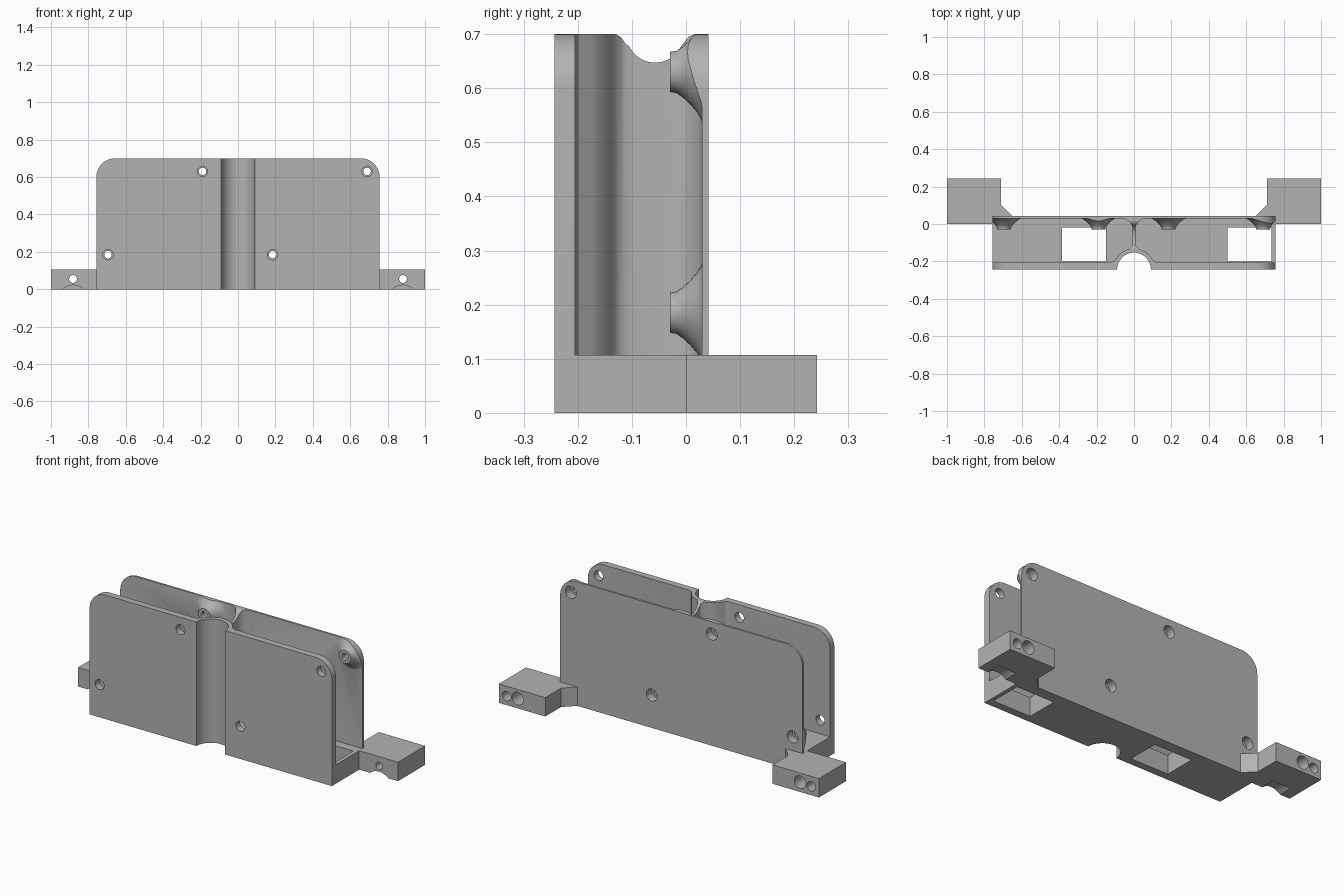
import bpy, bmesh, math
from mathutils import Vector

default = bpy.data.objects.get("Cube")
if default:
    bpy.data.objects.remove(default, do_unlink=True)

grey = bpy.data.materials.new("plain grey")
grey.use_nodes = True
COLOUR = (0.45, 0.45, 0.45, 1)
grey.diffuse_color = COLOUR
grey.node_tree.nodes["Principled BSDF"].inputs["Base Color"].default_value = COLOUR

W, H = 0.757, 0.7              # half width and height of the case
FRONT, BACK = -0.243, 0.042    # outer faces of the two walls
FLOOR = 0.107


def make(name, bm):
    bmesh.ops.recalc_face_normals(bm, faces=bm.faces)
    mesh = bpy.data.meshes.new(name)
    bm.to_mesh(mesh)
    bm.free()
    ob = bpy.data.objects.new(name, mesh)
    bpy.context.collection.objects.link(ob)
    mesh.materials.append(grey)
    return ob


def prism(name, pts, axis, a, b):
    """Extrude a 2D outline along an axis from a to b."""
    place = {"x": lambda p: (a, p[0], p[1]),
             "y": lambda p: (p[0], a, p[1]),
             "z": lambda p: (p[0], p[1], a)}[axis]
    bm = bmesh.new()
    face = bm.faces.new([bm.verts.new(place(p)) for p in pts])
    ext = bmesh.ops.extrude_face_region(bm, geom=[face])
    step = Vector([(b - a) * (axis == k) for k in "xyz"])
    bmesh.ops.translate(bm, vec=step, verts=[
        v for v in ext["geom"] if isinstance(v, bmesh.types.BMVert)])
    return make(name, bm)


def arc(cx, cy, r, start, end, n=10):
    angles = [math.radians(start + (end - start) * i / n) for i in range(n + 1)]
    return [(cx + r * math.cos(t), cy + r * math.sin(t)) for t in angles]


def rect(x0, x1, y0, y1):
    return [(x0, y0), (x1, y0), (x1, y1), (x0, y1)]


def lathe(name, profile, x, z, n=40):
    """Turn a (y, radius) profile around a line parallel to y."""
    bm = bmesh.new()
    rings = [[bm.verts.new((p, y, q)) for p, q in arc(x, z, r, 0, 360, n)[:-1]]
             for y, r in profile]
    for r0, r1 in zip(rings, rings[1:]):
        for i in range(n):
            j = (i + 1) % n
            bm.faces.new((r0[i], r0[j], r1[j], r1[i]))
    bm.faces.new(rings[0])
    bm.faces.new(rings[-1])
    return make(name, bm)


def cut(ob, cutters):
    """Subtract each cutter, then discard it."""
    for c in cutters:
        mod = ob.modifiers.new("cut", "BOOLEAN")
        mod.operation, mod.solver, mod.object = "DIFFERENCE", "EXACT", c
        deps = bpy.context.evaluated_depsgraph_get()
        mesh = bpy.data.meshes.new_from_object(ob.evaluated_get(deps))
        ob.modifiers.clear()
        ob.data = mesh
        bpy.data.objects.remove(c, do_unlink=True)


def smooth(ob):
    bpy.ops.object.select_all(action="DESELECT")
    ob.select_set(True)
    bpy.context.view_layer.objects.active = ob
    bpy.ops.object.shade_smooth_by_angle(angle=math.radians(30))


# Case: solid block with rounded top corners
R = 0.1
case = prism("case", [(-W, 0), (W, 0)] + arc(W - R, H - R, R, 0, 90)
             + arc(R - W, H - R, R, 90, 180), "y", FRONT, BACK)

# Hollow on each side of the middle web, leaving flared screw bosses
screws = [(-0.19, 0.63), (0.69, 0.63), (-0.695, 0.185), (0.185, 0.185)]
flare = [(-0.03, 0.037), (-0.018, 0.039), (-0.006, 0.047), (0.008, 0.06),
         (0.02, 0.074), (0.027, 0.085), (0.031, 0.097), (0.06, 0.097)]
shell = [(y, x) for x, y in arc(FRONT, 0, 0.112, 22, 58, 6)]
hollow = ([(0.9, 0.03)] + arc(0.067, -0.03, 0.06, 90, 180)
          + [(0.007, -0.1), (0.011, -0.118), (0.022, -0.131)] + shell
          + [(0.107, -0.199), (0.125, -0.205), (0.9, -0.205)])
for side in (1, -1):
    room = prism("room", [(side * x, y) for x, y in hollow], "z", FLOOR, 0.9)
    cut(room, [lathe("boss", flare, x, z) for x, z in screws if x * side > 0])
    cut(case, [room])

# Front channel, saddle on top of the web, and floor windows
cut(case, [
    prism("channel", arc(0, FRONT, 0.09, 0, 360, 48)[:-1], "z", -0.1, 0.9),
    prism("saddle", [(-0.13, 0.75), (-0.13, H), (-0.12, 0.694), (-0.11, 0.68)]
          + arc(-0.057, H, 0.053, 205, 335)
          + [(-0.004, 0.684), (0.005, 0.695), (0.016, H), (0.016, 0.75)],
          "x", -0.1, 0.1),
    prism("window", rect(-0.385, -0.15, -0.2, -0.02), "z", -0.1, 0.13),
    prism("window", rect(0.5, 0.735, -0.2, -0.02), "z", -0.1, 0.13)])

# Screw holes: clear through the front, stepped through the back
for x, z in screws:
    cut(case, [lathe("hole", [(-0.3, 0.028), (-0.15, 0.028)], x, z, 32),
               lathe("hole", [(-0.1, 0.02), (-0.005, 0.02),
                              (-0.005, 0.034), (0.1, 0.034)], x, z, 32)])
smooth(case)

# Mounting feet with stepped bolt hole, blind hole and arched underside
foot = [(W, 0), (1, 0), (1, 0.242), (0.71, 0.242), (0.71, 0.102),
        (0.65, BACK), (W, BACK)]
for name, side in (("left_foot", 1), ("right_foot", -1)):
    ob = prism(name, [(side * x, y) for x, y in foot], "z", 0, FLOOR)
    cut(ob, [
        lathe("bolt", [(-0.1, 0.021), (0.1, 0.021), (0.1, 0.036), (0.3, 0.036)],
              side * 0.882, 0.055, 32),
        lathe("pin", [(0.12, 0.027), (0.3, 0.027)], side * 0.952, 0.05, 32),
        lathe("arch", [(-0.1, 0.085), (0.08, 0.085)], side * 0.882, -0.063, 48)])
    smooth(ob)
